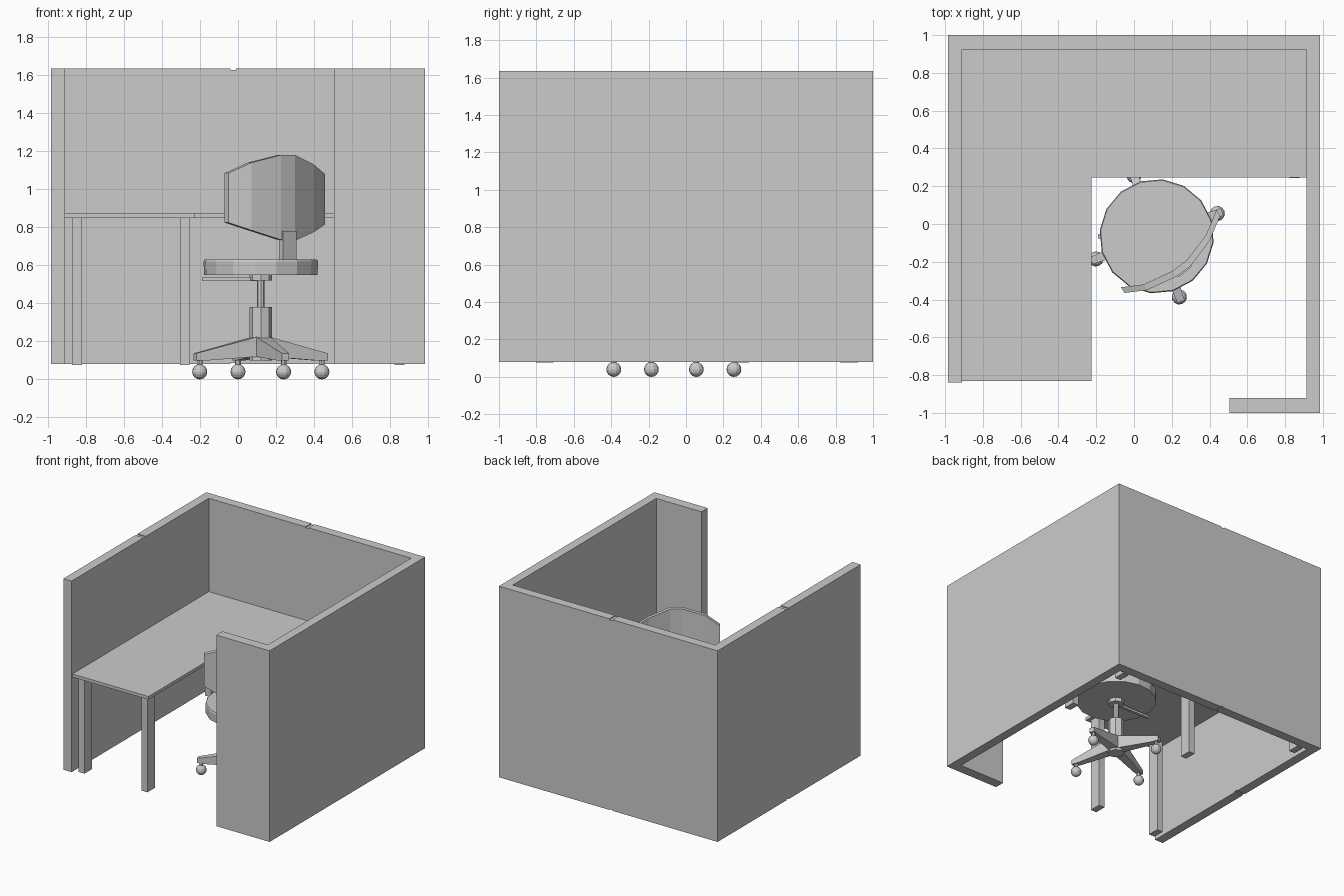
import bpy, bmesh
from math import radians, cos, sin, pi
from mathutils import Matrix, Vector

if "Cube" in bpy.data.objects:
    bpy.data.objects.remove(bpy.data.objects["Cube"])

CX, CY = 0.12, -0.065          # chair axis
CHAIR = Matrix.Translation((CX, CY, 0))


def finish(name, bm, matrix=None):
    bmesh.ops.recalc_face_normals(bm, faces=bm.faces)
    me = bpy.data.meshes.new(name)
    bm.to_mesh(me)
    bm.free()
    ob = bpy.data.objects.new(name, me)
    if matrix is not None:
        ob.matrix_world = matrix
    bpy.context.collection.objects.link(ob)
    return ob


def slab(name, outline, z0, z1):
    """Extrude a floor-plan outline upward."""
    bm = bmesh.new()
    face = bm.faces.new([bm.verts.new((x, y, z0)) for x, y in outline])
    ext = bmesh.ops.extrude_face_region(bm, geom=[face])
    verts = [v for v in ext["geom"] if isinstance(v, bmesh.types.BMVert)]
    bmesh.ops.translate(bm, verts=verts, vec=(0, 0, z1 - z0))
    return finish(name, bm)


def box(name, size, centre, matrix=None):
    bm = bmesh.new()
    bmesh.ops.create_cube(bm, size=1, matrix=Matrix.Translation(centre) @ Matrix.Diagonal((*size, 1)))
    return finish(name, bm, matrix)


def loft(name, sections, matrix=None):
    """Join equal-length rings of points and cap both ends."""
    bm = bmesh.new()
    rings = [[bm.verts.new(p) for p in s] for s in sections]
    n = len(rings[0])
    for a, b in zip(rings, rings[1:]):
        for i in range(n):
            j = (i + 1) % n
            bm.faces.new((a[i], a[j], b[j], b[i]))
    bm.faces.new(rings[0])
    bm.faces.new(rings[-1])
    return finish(name, bm, matrix)


def tube(name, profile, sides, start=0.0, matrix=CHAIR):
    """Vertical faceted cylinder from (radius, z) pairs."""
    angles = [start + 2 * pi * i / sides for i in range(sides)]
    return loft(name, [[(r * cos(a), r * sin(a), z) for a in angles] for r, z in profile], matrix)


# Partition walls with open front
walls = slab("partition_walls", [
    (-0.985, -0.84), (-0.985, 1), (0.985, 1), (0.985, -1), (0.505, -1), (0.505, -0.92),
    (0.912, -0.92), (0.912, 0.925), (-0.91, 0.925), (-0.91, -0.84)], 0.08, 1.635)

# Panel joint notches along the top and bottom of two walls
for k, z in enumerate((1.635, 0.08)):
    for side, size, at in (("back", (0.03, 0.12, 0.014), (-0.025, 0.965, z)),
                           ("left", (0.12, 0.03, 0.014), (-0.95, 0.1, z))):
        cutter = box(f"{side}_joint_cutter_{k}", size, at)
        cutter.hide_render = True
        cutter.hide_set(True)
        mod = walls.modifiers.new(f"{side}_joint_{k}", 'BOOLEAN')
        mod.operation = 'DIFFERENCE'
        mod.object = cutter

# L-shaped desk and its legs
slab("desk_top", [(-0.91, -0.83), (-0.225, -0.83), (-0.225, 0.245),
                  (0.912, 0.245), (0.912, 0.925), (-0.91, 0.925)], 0.85, 0.875)
for i, (x, y) in enumerate([(-0.847, -0.755), (-0.28, -0.755), (-0.28, 0.29),
                            (0.85, 0.29), (0.85, 0.872), (-0.847, 0.872)]):
    box(f"desk_leg_{i + 1}", (0.052, 0.095, 0.775), (x, y, 0.4645))

# Chair column and seat
tube("chair_column", [(0.06, 0.1), (0.06, 0.38)], 8)
tube("gas_lift", [(0.02, 0.37), (0.02, 0.53)], 8)
tube("seat_plate", [(0.06, 0.52), (0.06, 0.555)], 8)
tube("seat", [(0.3, 0.55), (0.303, 0.62), (0.298, 0.63)], 16, radians(16.5))
box("seat_lever", (0.29, 0.022, 0.018), (-0.165, 0, 0.526), CHAIR)

# Four-legged base with ball casters
for k in range(4):
    turn = CHAIR @ Matrix.Rotation(radians(20.5 + 90 * k), 4, 'Z')
    loft(f"base_leg_{k + 1}", [
        [(r, -w, lo), (r, w, lo), (r, w, hi), (r, -w, hi)]
        for r, lo, hi, w in ((0.03, 0.12, 0.225, 0.04), (0.3, 0.1, 0.155, 0.024), (0.37, 0.1, 0.137, 0.02))], turn)
    tube(f"caster_pin_{k + 1}", [(0.015, 0.06), (0.015, 0.11)], 6,
         matrix=turn @ Matrix.Translation((0.343, 0, 0)))
    bm = bmesh.new()
    bmesh.ops.create_uvsphere(bm, u_segments=12, v_segments=8, radius=0.04)
    finish(f"caster_{k + 1}", bm, turn @ Matrix.Translation((0.343, 0, 0.04)))

# Curved backrest: outer x, y, bottom z, top z per column
columns = [(-0.05, -0.365, 0.825, 1.085), (0.07, -0.35, 0.785, 1.14), (0.225, -0.278, 0.735, 1.18),
           (0.3, -0.222, 0.73, 1.18), (0.4, -0.09, 0.775, 1.13), (0.457, 0.045, 0.815, 1.08)]
ox, oy = -0.02, 0.03
loft("backrest", [[(x, y, lo), (x + ox, y + oy, lo), (x + ox, y + oy, hi), (x, y, hi)]
                  for x, y, lo, hi in columns])

# Backrest support
box("backrest_support", (0.09, 0.032, 0.2), (0, 0, 0),
    Matrix.Translation((0.262, -0.24, 0.68)) @ Matrix.Rotation(radians(38), 4, 'Z'))
